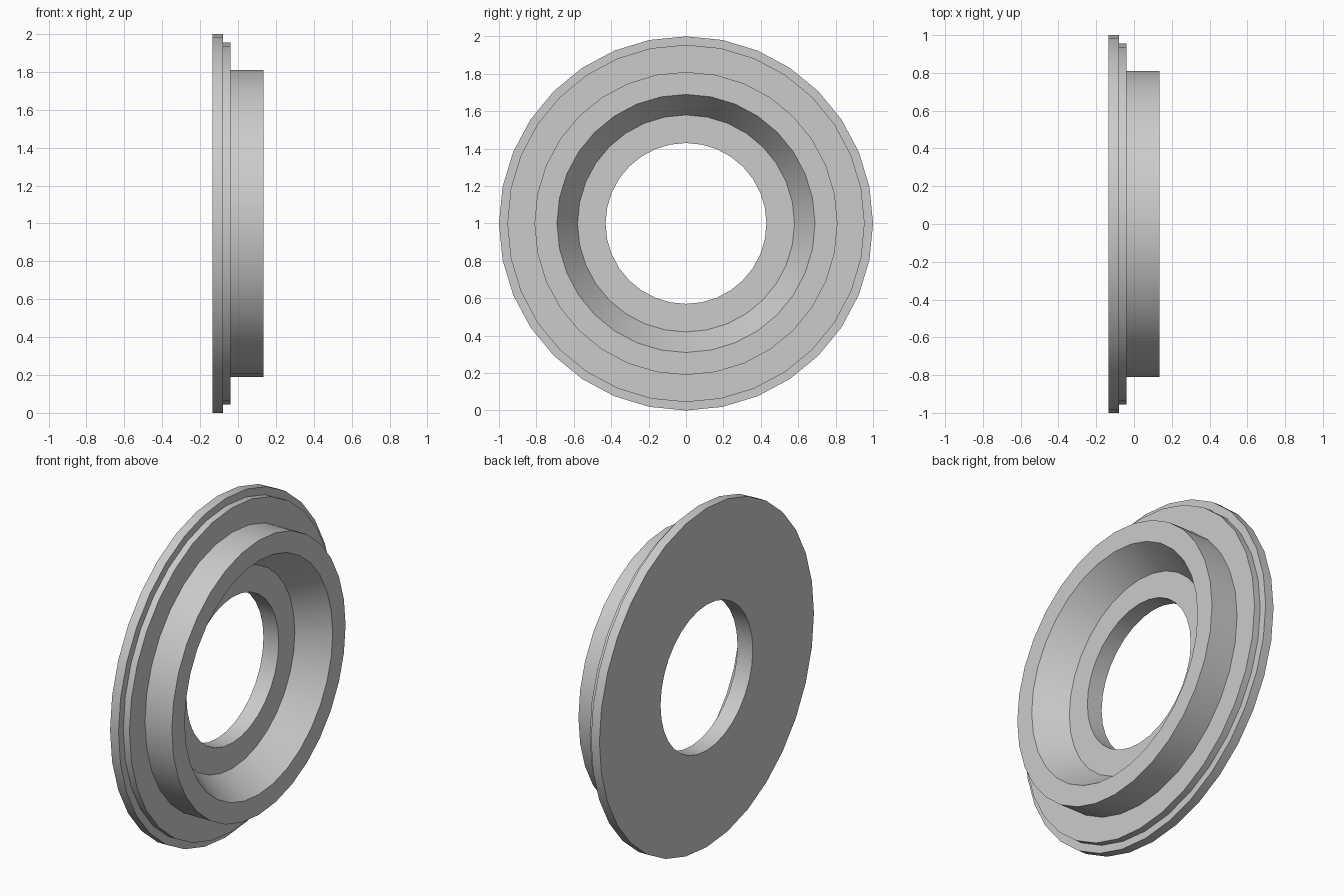
import bpy, bmesh, math
from mathutils import Matrix, Vector

cube = bpy.data.objects.get("Cube")
if cube:
    bpy.data.objects.remove(cube, do_unlink=True)

SEGMENTS = 32

# Plain grey material
grey = bpy.data.materials.new("plain_grey")
grey.use_nodes = True
colour = (0.6, 0.6, 0.6, 1.0)
grey.diffuse_color = colour
grey.node_tree.nodes["Principled BSDF"].inputs["Base Color"].default_value = colour

# Closed cross-section as (x, radius)
profile = [
    (-0.135, 0.43), (-0.135, 1.0),   # flat back
    (-0.08, 1.0), (-0.08, 0.955),    # outer flange
    (-0.04, 0.955), (-0.04, 0.81),   # thin step
    (0.135, 0.81), (0.135, 0.69),    # raised collar
    (-0.035, 0.58), (-0.035, 0.43),  # tapered recess and floor
]

# Revolve the cross-section around the x axis
bm = bmesh.new()
rings = []
for i in range(SEGMENTS):
    turn = Matrix.Rotation(math.tau * i / SEGMENTS, 3, "X")
    rings.append([bm.verts.new(turn @ Vector((x, 0, r)) + Vector((0, 0, 1)))
                  for x, r in profile])
for i, ring in enumerate(rings):
    following = rings((i + 1) % SEGMENTS) if callable(rings) else rings[(i + 1) % SEGMENTS]
    for j in range(len(profile)):
        k = (j + 1) % len(profile)
        bm.faces.new((ring[j], ring[k], following[k], following[j]))
bmesh.ops.recalc_face_normals(bm, faces=bm.faces)

mesh = bpy.data.meshes.new("flanged_ring")
bm.to_mesh(mesh)
bm.free()
mesh.materials.append(grey)
flanged_ring = bpy.data.objects.new("flanged_ring", mesh)
bpy.context.collection.objects.link(flanged_ring)

# Smooth round walls with crisp rims
bpy.ops.object.select_all(action="DESELECT")
flanged_ring.select_set(True)
bpy.context.view_layer.objects.active = flanged_ring
bpy.ops.object.shade_smooth_by_angle(angle=math.radians(30))
